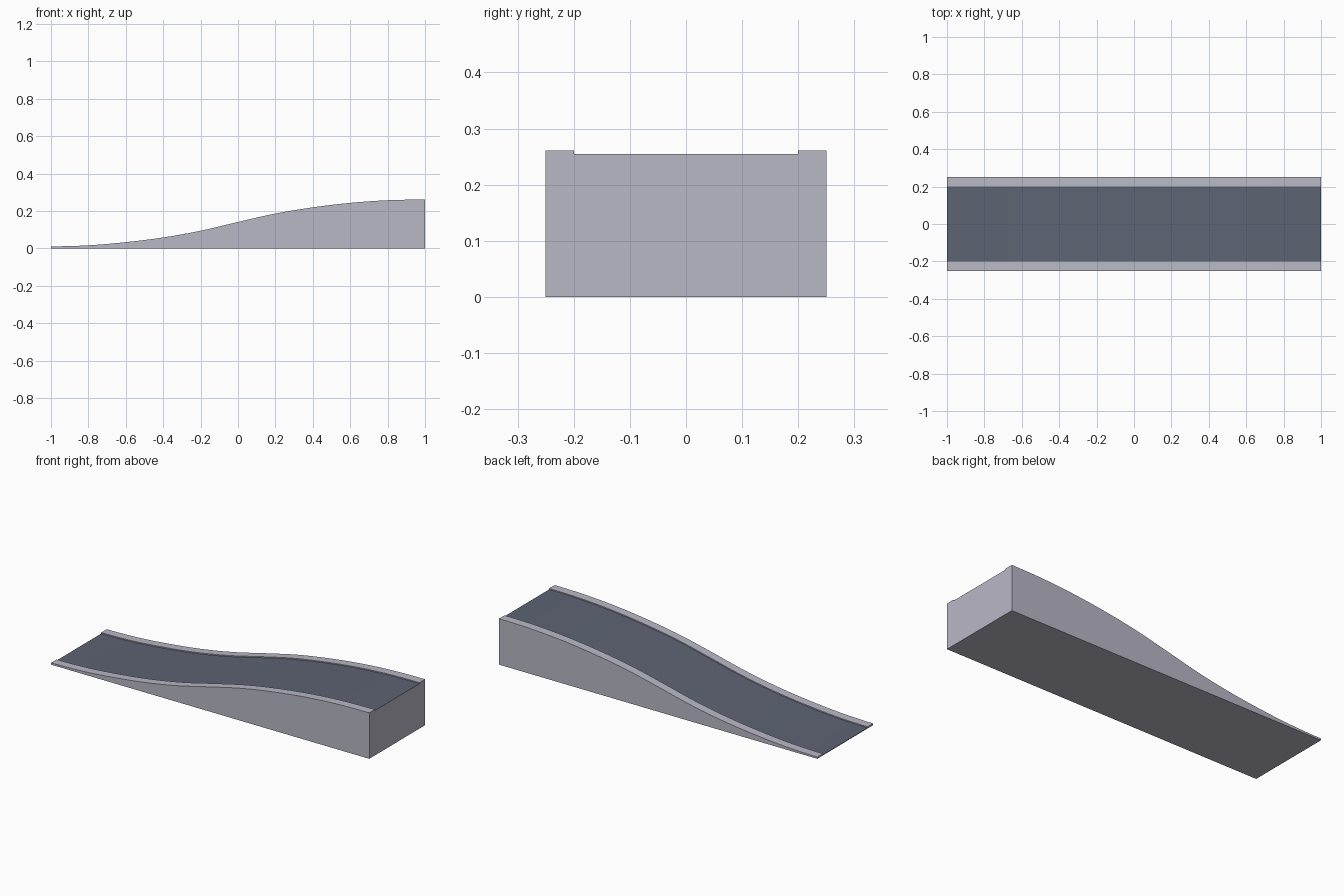
import bpy, bmesh
import math

if "Cube" in bpy.data.objects:
    bpy.data.objects.remove(bpy.data.objects["Cube"])


def material(name, rgb):
    m = bpy.data.materials.new(name)
    m.diffuse_color = (*rgb, 1)
    m.use_nodes = True
    m.node_tree.nodes["Principled BSDF"].inputs["Base Color"].default_value = m.diffuse_color
    return m


body_grey = material("pale lavender grey", (0.485, 0.48, 0.565))
deck_slate = material("dark slate", (0.109, 0.125, 0.171))

# Kerb heights at evenly spaced stations along x, low end to high end
HEIGHTS = [0.010, 0.016, 0.033, 0.058, 0.094, 0.141,
           0.186, 0.219, 0.243, 0.257, 0.261]
STEPS = 40
HALF, INNER, DROP = 0.25, 0.20, 0.006


def kerb_height(x):
    """Smooth curve through the height stations."""
    t = (x + 1) / 2 * (len(HEIGHTS) - 1)
    i = min(int(t), len(HEIGHTS) - 2)
    f = t - i
    last = len(HEIGHTS) - 1
    a, b, c, d = (HEIGHTS[min(max(i + k, 0), last)] for k in (-1, 0, 1, 2))
    return b + 0.5 * f * (c - a + f * (2*a - 5*b + 4*c - d + f * (3*(b - c) + d - a)))


# Ramp: recessed cross-section swept along the S curve
bm = bmesh.new()
rings = []
for s in range(STEPS + 1):
    x = -1 + 2 * s / STEPS
    top = kerb_height(x)
    deck = top - DROP
    section = [(-HALF, 0), (HALF, 0), (HALF, top), (INNER, top),
               (INNER, deck), (-INNER, deck), (-INNER, top), (-HALF, top)]
    rings.append([bm.verts.new((x, y, z)) for y, z in section])

DECK_SIDE = 4  # section edge that forms the sunken deck
for r0, r1 in zip(rings, rings[1:]):
    for k in range(8):
        j = (k + 1) % 8
        face = bm.faces.new((r0[k], r0[j], r1[j], r1[k]))
        face.material_index = 1 if k == DECK_SIDE else 0

# End walls
bm.faces.new(rings[0])
bm.faces.new(rings[-1])
bmesh.ops.recalc_face_normals(bm, faces=bm.faces[:])

mesh = bpy.data.meshes.new("curved_ramp")
bm.to_mesh(mesh)
bm.free()
mesh.materials.append(body_grey)
mesh.materials.append(deck_slate)
ramp = bpy.data.objects.new("curved_ramp", mesh)
bpy.context.collection.objects.link(ramp)

# Smooth along the curve, crisp at the kerbs
bpy.context.view_layer.objects.active = ramp
ramp.select_set(True)
bpy.ops.object.shade_smooth_by_angle(angle=math.radians(30))
